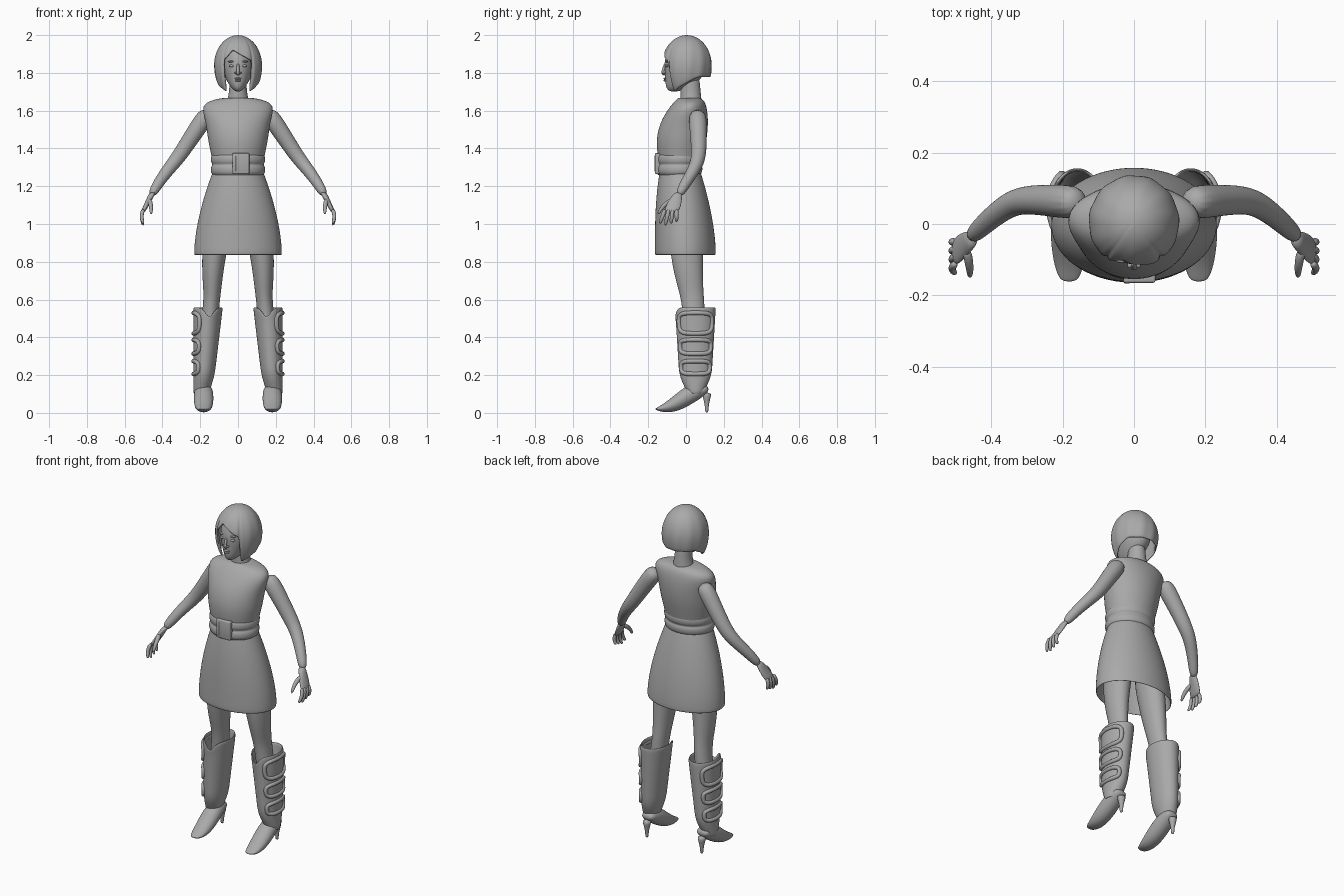
import bpy, bmesh
from math import sin, cos, pi, sqrt, exp, copysign
from mathutils import Vector

default_cube = bpy.data.objects.get("Cube")
if default_cube:
    bpy.data.objects.remove(default_cube, do_unlink=True)

grey = bpy.data.materials.new("plain grey")
grey.use_nodes = True
grey.diffuse_color = (.4, .4, .4, 1)
grey.node_tree.nodes["Principled BSDF"].inputs["Base Color"].default_value = grey.diffuse_color


def finish(name, bm, mirror=False, thickness=0, smooth=2):
    """Turn a bmesh into a named, smooth, optionally mirrored object."""
    bmesh.ops.recalc_face_normals(bm, faces=bm.faces)
    mesh = bpy.data.meshes.new(name)
    bm.to_mesh(mesh)
    bm.free()
    mesh.materials.append(grey)
    for polygon in mesh.polygons:
        polygon.use_smooth = True
    part = bpy.data.objects.new(name, mesh)
    bpy.context.collection.objects.link(part)
    if mirror:
        part.modifiers.new("mirror", "MIRROR").use_mirror_merge = False
    if thickness:
        shell = part.modifiers.new("shell", "SOLIDIFY")
        shell.thickness, shell.offset = thickness, -1
    if smooth:
        subdivision = part.modifiers.new("smooth", "SUBSURF")
        subdivision.levels = subdivision.render_levels = smooth


def skin(name, rings, caps=True, cyclic=False, **options):
    """Bridge a sequence of equal rings of points."""
    bm = bmesh.new()
    loops = [[bm.verts.new(point) for point in ring] for ring in rings]
    pairs = list(zip(loops, loops[1:]))
    if cyclic:
        pairs.append((loops[-1], loops[0]))
    for lower, upper in pairs:
        for i in range(len(lower)):
            bm.faces.new((lower[i - 1], lower[i], upper[i], upper[i - 1]))
    if caps and not cyclic:
        bm.faces.new(loops[0])
        bm.faces.new(loops[-1])
    finish(name, bm, **options)


def circle(count):
    return [(cos(2 * pi * i / count), sin(2 * pi * i / count)) for i in range(count)]


def steps(count):
    return [i / (count - 1) for i in range(count)]


def mix(start, end, t):
    return start + (end - start) * t


def oval(z, x, half_width, front, back):
    """Horizontal oval cross-section."""
    middle, half_depth = (front + back) / 2, (back - front) / 2
    return [Vector((x + half_width * s, middle - half_depth * c, z)) for c, s in circle(28)]


def tube(name, path, start_radius, end_radius, cyclic=False, **options):
    """Tapering round limb through a path."""
    points = [Vector(point) for point in path]
    last, rings = len(points) - 1, []
    for i, point in enumerate(points):
        after = points[(i + 1) % len(points)] if cyclic else points[min(i + 1, last)]
        before = points[i - 1] if cyclic else points[max(i - 1, 0)]
        along = after - before
        side = along.cross(Vector((1, .2, 0))).normalized()
        up = side.cross(along).normalized()
        radius = mix(start_radius, end_radius, i / last)
        rings.append([point + radius * (side * c + up * s) for c, s in circle(14)])
    skin(name, rings, cyclic=cyclic, **options)


def ball():
    bm = bmesh.new()
    bmesh.ops.create_uvsphere(bm, u_segments=24, v_segments=16, radius=1)
    return bm


def place(bm, at, size):
    bmesh.ops.scale(bm, vec=size, verts=bm.verts)
    bmesh.ops.translate(bm, vec=at, verts=bm.verts)
    return bm


def blob(name, at, size, mirror=False):
    finish(name, place(ball(), at, size), mirror, smooth=0)


# Open skirt, narrowing towards the waist
skin("skirt", [oval(mix(.835, 1.3, t), 0, .235 - .11 * t ** 1.7,
                    -.166 + .03 * t ** 3, .16 - .09 * t ** 1.7) for t in steps(10)],
     caps=False, thickness=.008)

# Sleeveless bodice, from waist to neckline
skin("bodice", [oval(z, 0, width, front, back) for z, width, front, back in (
    (1.28, .13, -.14, .08), (1.36, .14, -.15, .09), (1.44, .16, -.16, .11),
    (1.54, .17, -.14, .12), (1.63, .2, -.08, .11), (1.66, .13, -.05, .09),
    (1.67, .06, -.04, .07))])

# Belt with two rolled edges and a wide buckle
belt = []
for t in steps(13):
    roll = .01 * sqrt(abs(sin(2 * pi * t)))
    belt.append(oval(mix(1.26, 1.37, t), 0, .135 + roll, -.148 - roll, .075 + roll + .01 * t))
skin("belt", belt, caps=False, smooth=1)


def plate(name, at, size):
    bm = bmesh.new()
    bmesh.ops.create_cube(bm, size=1)
    place(bm, at, size)
    bmesh.ops.bevel(bm, geom=bm.edges[:], offset=.006, segments=3, affect="EDGES", profile=.5)
    finish(name, bm, smooth=0)


plate("buckle", (.015, -.15, 1.32), (.09, .03, .11))
plate("buckle_tab", (-.02, -.15, 1.32), (.02, .034, .09))

# Arms and hands
tube("arm", [(.15, .06, 1.6), (.22, .065, 1.5), (.31, .07, 1.36), (.36, .05, 1.3),
             (.42, 0, 1.22), (.46, -.04, 1.15)], .052, .024, mirror=True)
palm = []
for t in steps(5):
    middle, spread = mix(-.04, -.08, t), .02 + .02 * sin(2 * t)
    palm.append(oval(mix(1.17, 1.06, t), mix(.45, .505, t), mix(.018, .012, t),
                     middle - spread, middle + spread))
skin("palm", palm, mirror=True, smooth=1)
for i, finger in enumerate(("index", "middle", "ring", "little")):
    base, tip = mix(-.11, -.09, i), mix(-.14, -.11, i)
    low = .99 + .01 * abs(i - 1)
    tube(finger + "_finger", [(.5, base, 1.08), (.515, (base + tip) / 2, 1.04), (.5, tip, low)],
         .012, .009, mirror=True)
tube("thumb", [(.47, -.07, 1.13), (.46, -.12, 1.1), (.46, -.15, 1.05)], .015, .008, mirror=True)

# Legs, running up inside the skirt and down into the boots
skin("leg", [oval(z, x, width, front, back) for z, x, width, front, back in (
    (.3, .17, .05, 0, .1), (.58, .14, .042, -.02, .1), (.65, .136, .047, -.04, .09),
    (.82, .132, .064, -.085, .09), (1.1, .09, .08, -.1, .09))], mirror=True)


# Boot shaft, slimmer at the ankle, its open top dipping at the front
def shaft_size(z):
    ankle = max(0, .2 - z)
    return .045 + .06 * z - .1 * ankle, .075 + .06 * z - .4 * ankle


shaft = []
for t in steps(12):
    z = mix(.1, .56, t)
    width, depth = shaft_size(z)
    ring = oval(z, .237 - width, width, .05 - depth, .05 + depth)
    for point in ring:
        if point.y < .05:
            point.z -= .055 * t ** 8 * exp(-((point.x - .15) / .03) ** 2)
    shaft.append(ring)
skin("boot_shaft", shaft, caps=False, mirror=True, thickness=.01)

# Padded loops on the outer side of the shaft
for label, height, half in (("upper", .475, .055), ("middle", .35, .037), ("lower", .24, .034)):
    path = []
    for corner in circle(24):
        across, rise = (copysign(sqrt(abs(v)), v) for v in corner)
        z = height + half * rise
        width, depth = shaft_size(z)
        path.append((.237 - width + width * sqrt(1 - (.85 * across) ** 2),
                     .05 + .85 * depth * across, z))
    tube(label + "_boot_loop", path, .012, .012, cyclic=True, mirror=True, smooth=1)

# Pointed foot and stiletto heel
foot = []
for t in steps(10):
    width = .053 * sin(pi * mix(.1, .96, t)) ** .4
    height = .056 * sin(mix(.25, 3.08, t ** .8))
    middle = mix(.02, .125, (1 + cos(pi * t)) / 2)
    foot.append([(.182 + width * c, mix(.12, -.163, t), middle + height * s)
                 for c, s in circle(16)])
skin("boot_foot", foot, mirror=True)
skin("boot_heel", [oval(z, .182, size, .11 - size, .11 + size)
                   for z, size in ((.11, .03), (.07, .016), (.03, .009), (0, .009))],
     mirror=True, smooth=1)

# Neck, and a head whose lower half narrows and slides forward to the chin
skin("neck", [oval(mix(1.63, 1.78, t), 0, .045 + .02 * (1 - t) ** 3, -.03, mix(.085, .07, t))
              for t in steps(5)])
head = place(ball(), (0, -.005, 1.84), (.084, .11, .14))
for vert in head.verts:
    jaw = max(0, 1.82 - vert.co.z) / .12
    vert.co.x *= 1 - .25 * jaw
    vert.co.y -= .06 * jaw ** 2
finish("head", head, smooth=1)

# Face
tube("nose", [(0, -.11, 1.85), (0, -.118, 1.82), (0, -.125, 1.8), (0, -.11, 1.79)], .007, .01)
blob("nostril", (.011, -.115, 1.8), (.008, .009, .006), True)
blob("eye", (.033, -.1, 1.837), (.015, .01, .007), True)
blob("eyebrow", (.034, -.1, 1.86), (.019, .009, .005), True)
blob("upper_lip", (0, -.11, 1.77), (.02, .009, .005))
blob("lower_lip", (0, -.11, 1.76), (.017, .009, .006))


# Bob hair: columns run from the crown to a hem that varies with direction
def hem(angle):
    turn, x = abs(angle), .125 * sin(angle)
    if turn < .68:
        parting = x + .035
        return 1.925 - (.55 * parting if parting > 0 else -1.5 * parting)
    return 1.69 + .085 * min(1, (turn - .68) / 1.4)


hair = bmesh.new()
crown = hair.verts.new((0, .005, 2))
columns, rows = 72, 14
strands = []
for i in range(columns):
    angle = 2 * pi * (i + .5) / columns - pi
    strand = []
    for j in range(rows):
        t = (j + 1) / rows
        z = mix(2, hem(angle), (1 - cos(t * pi / 2)) ** .9)
        rise = z - 1.84
        reach = sqrt(1 - (rise / .16) ** 2) if rise > 0 else 1 - 14 * rise ** 2
        reach *= 1 + .014 * t * sin(11 * angle + 3 * t)
        strand.append(hair.verts.new((.127 * reach * sin(angle),
                                      .005 - .132 * reach * cos(angle), z)))
    strands.append(strand)
for i in range(columns):
    left, right = strands[i - 1], strands[i]
    hair.faces.new((crown, left[0], right[0]))
    for j in range(rows - 1):
        hair.faces.new((left[j], left[j + 1], right[j + 1], right[j]))
finish("hair", hair, thickness=.012, smooth=1)
